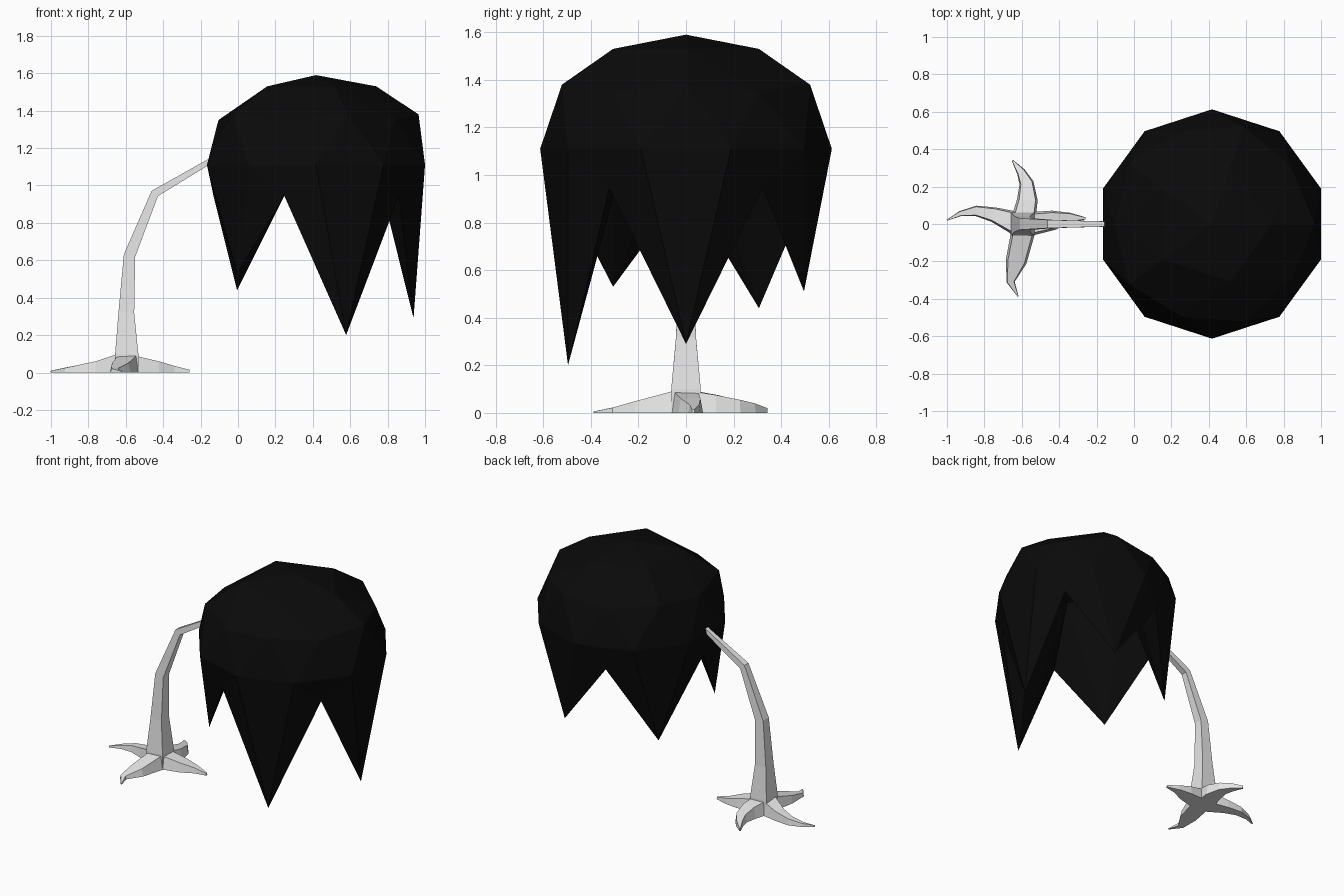
import bpy, bmesh, math
from mathutils import Vector

cube = bpy.data.objects.get("Cube")
if cube:
    bpy.data.objects.remove(cube, do_unlink=True)


def make_material(name, colour):
    mat = bpy.data.materials.new(name)
    mat.use_nodes = True
    mat.diffuse_color = colour
    mat.node_tree.nodes["Principled BSDF"].inputs["Base Color"].default_value = colour
    return mat


bark = make_material("pale grey bark", (0.8, 0.8, 0.8, 1))
leaf = make_material("black foliage", (0.003, 0.003, 0.003, 1))


def finish(bm, name, mat):
    bmesh.ops.recalc_face_normals(bm, faces=bm.faces)
    mesh = bpy.data.meshes.new(name)
    bm.to_mesh(mesh)
    bm.free()
    mesh.materials.append(mat)
    obj = bpy.data.objects.new(name, mesh)
    bpy.context.collection.objects.link(obj)
    return obj


def loft(name, sections, mat):
    """Skin a closed tube through a list of four-cornered sections."""
    bm = bmesh.new()
    rings = [[bm.verts.new(p) for p in s] for s in sections]
    for a, b in zip(rings, rings[1:]):
        for i in range(4):
            j = (i + 1) % 4
            bm.faces.new((a[i], a[j], b[j], b[i]))
    bm.faces.new(rings[0])
    bm.faces.new(rings[-1])
    return finish(bm, name, mat)


def directions(points):
    """Averaged travel direction at each point of a path."""
    last = len(points) - 1
    return [(points[min(i + 1, last)] - points[max(i - 1, 0)]).normalized()
            for i in range(last + 1)]


# Trunk: square section bending over towards the crown (x, z, half width)
path = [(-.595, .0, .062), (-.595, .1, .062), (-.597, .32, .042),
        (-.58, .625, .031), (-.445, .957, .022), (-.15, 1.13, .014)]
centres = [Vector((x, 0, z)) for x, z, w in path]
sections = []
for c, d, (x, z, w) in zip(centres, directions(centres), path):
    if z < .2:
        d = Vector((0, 0, 1))
    u, v = Vector((d.z, 0, -d.x)) * w, Vector((0, w, 0))
    sections.append([c + u + v, c - u + v, c - u - v, c + u - v])
loft("trunk", sections, bark)

# Roots: tapering, curling, flat underneath (x, y, half width, height)
roots = {
    "right_root": [(-.62, 0, .065, .1), (-.75, .05, .04, .06),
                   (-.845, .07, .028, .042), (-.93, .055, .014, .024), (-1, .02, .003, .01)],
    "back_root": [(-.59, .03, .064, .092), (-.57, .13, .055, .075),
                  (-.575, .22, .038, .055), (-.605, .28, .023, .04), (-.65, .34, .004, .02)],
    "front_root": [(-.59, -.03, .064, .095), (-.63, -.2, .056, .05),
                   (-.66, -.31, .022, .022), (-.62, -.387, .003, .006)],
    "left_root": [(-.56, 0, .064, .09), (-.43, .02, .052, .06),
                  (-.34, .035, .025, .035), (-.26, .03, .006, .015)],
}
for name, pts in roots.items():
    centres = [Vector((x, y, 0)) for x, y, w, h in pts]
    sections = []
    for c, d, (x, y, w, h) in zip(centres, directions(centres), pts):
        s, top = Vector((-d.y, d.x, 0)) * w, Vector((0, 0, h))
        sections.append([c + s, c - s, c - s * .8 + top, c + s * .8 + top])
    loft(name, sections, bark)

# Crown: faceted ball with its lower half pulled into hanging points
tips = {0: .29, 72: .51, 144: .44, -144: .53, -72: .2}
bm = bmesh.new()
bmesh.ops.create_icosphere(bm, subdivisions=2, radius=1)
for v in bm.verts:
    z = v.co.z
    angle = round(math.degrees(math.atan2(v.co.y, v.co.x)))
    if z > .6:                      # cap
        height = 1.11 + .48 * z
        if z < .9:
            height = 1.53
    elif z > .5:                    # shoulder
        height = 1.35
    elif z > .4:
        height = 1.38
    elif z > -.1:                   # widest ring
        height = 1.11
    elif z > -.48:                  # notches between points
        height = .945
    elif z > -.6:                   # hanging points
        height = tips[min(tips, key=lambda a: abs(a - angle))]
    else:                           # hollow underside
        height = 1.34 if z > -.95 else 1.42
    v.co = (.417 + .613 * v.co.x, .613 * v.co.y, height)
finish(bm, "crown", leaf)
